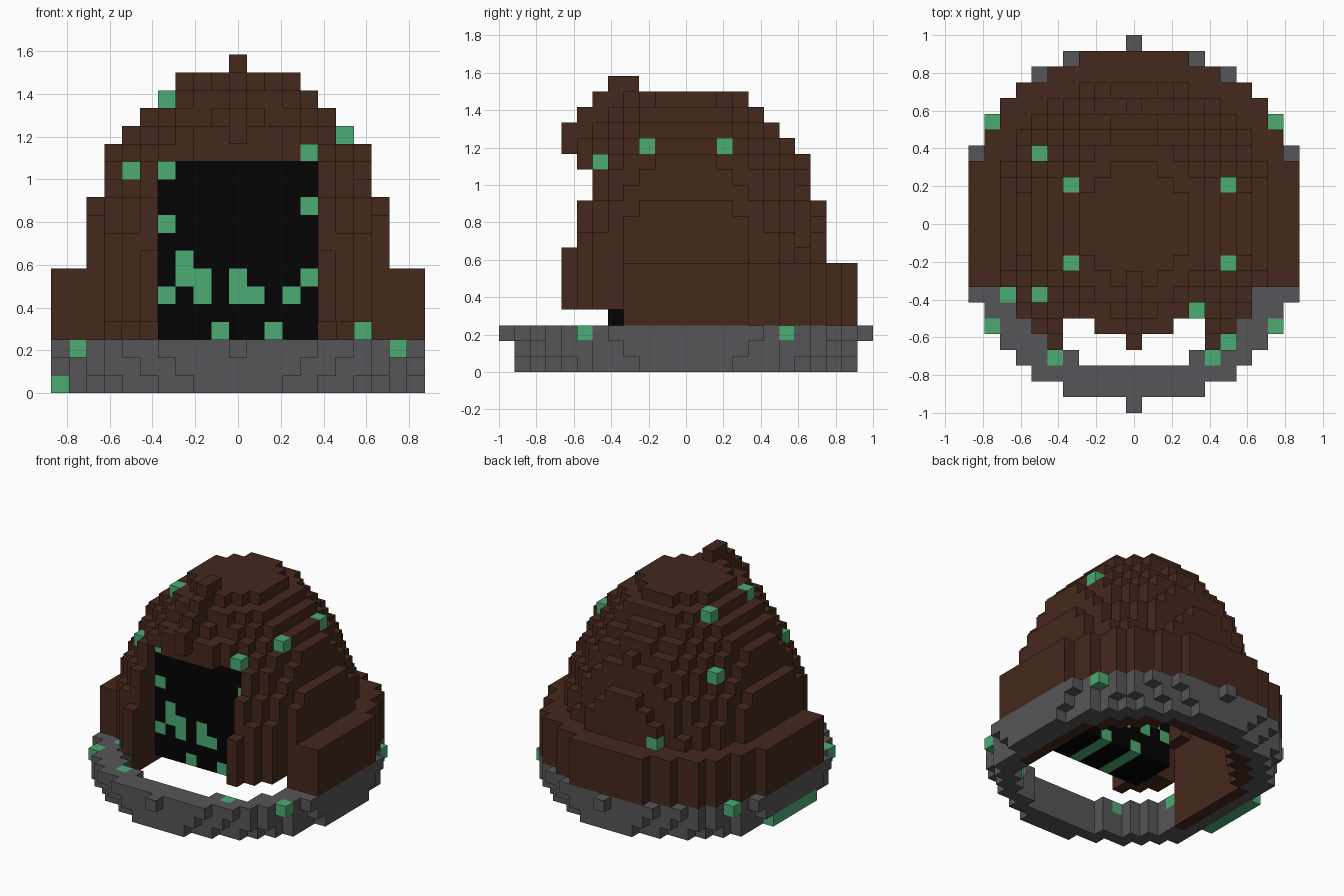
import bpy, bmesh

if "Cube" in bpy.data.objects:
    bpy.data.objects.remove(bpy.data.objects["Cube"])

V = 1 / 12          # size of one block
OVAL = 1.05         # the plan is slightly narrower in x than in y


def material(name, rgb):
    m = bpy.data.materials.new(name)
    m.diffuse_color = (*rgb, 1)
    m.use_nodes = True
    m.node_tree.nodes["Principled BSDF"].inputs["Base Color"].default_value = m.diffuse_color
    return m


BROWN = material("brown", (0.060, 0.021, 0.012))
GREY = material("stone grey", (0.093, 0.093, 0.098))
GREEN = material("moss green", (0.072, 0.41, 0.175))
BLACK = material("black", (0.001, 0.001, 0.001))


def r2(i, j):
    """Squared oval radius of a block column (y cells are centred on halves)."""
    return OVAL * i * i + (j + 0.5) ** 2


cells = {}          # (i, j, k) -> part name


def fill(part, irange, jrange, krange):
    for i in irange:
        for j in jrange:
            for k in krange:
                cells[i, j, k] = part


# Radii per layer, squared: stone base, then dome shell outside and inside
BASE = [116, 124.5, 129]
OUTER = [124.5] * 4 + [84, 82, 80, 76, 66, 62, 56.4, 46, 34, 25, 15]
INNER = [66] * 4 + [56] * 4 + [42, 42, 36, 27, 17, 9, 0]
# Foremost row of each dome layer
FRONT = [-4, -8, -8, -8, -8, -7, -7, -7, -6, -6, -7, -8, -8, -8, -8]

for i in range(-10, 11):
    for j in range(-12, 12):
        r = r2(i, j)
        # Base ring with the foot of the dome wall standing inside it
        for k, limit in enumerate(BASE):
            if 85 < r <= limit:
                cells[i, j, k] = "stone_base"
            elif 66 < r <= 85 and j >= -4:
                cells[i, j, k] = "dome"
        # Hollow dome, with a narrower front on both sides of the doorway
        for n, (outer, inner, front) in enumerate(zip(OUTER, INNER, FRONT)):
            k = n + 3
            if j < -4:
                outer = min(outer, 84)
            inside = j >= -4 and r <= inner
            doorway = j <= -5 and abs(i) <= 4 and k < 13
            brow_side = k == 13 and j == -7 and abs(i) > 2
            if (r <= outer and j >= front and not inside and not doorway
                    and not brow_side):
                cells[i, j, k] = "dome"

# Knobs at the front and back of the base
for j in (-12, 11):
    cells[0, j, 2] = "stone_base"

# Brow over the door and the ridge running up to the peak
fill("dome", range(-2, 3), (-7,), (13, 14))
fill("dome", (0,), (-8, -7), (14, 15))
fill("dome", (0,), (-7, -6), (16,))
fill("dome", (0,), (-6, -5), (17,))
fill("dome", (0,), (-5, -4), (18,))

# Deep dark door panel
DEPTH = range(-5, -1)
fill("door_panel", range(-4, 5), DEPTH, range(3, 13))

# Moss on the door panel (column, layer), running through its depth
for i, k in [(-4, 12), (-4, 9), (4, 10), (-3, 6), (-3, 7), (-2, 5), (-2, 6),
             (-4, 5), (0, 5), (0, 6), (1, 5), (3, 5), (4, 6), (-1, 3), (2, 3)]:
    fill("door_moss", (i,), DEPTH, (k,))

# Moss on the dome
for c in [(4, -6, 13), (6, -3, 14), (6, 2, 14), (-4, -3, 16), (-4, 2, 16),
          (-6, -5, 12), (-6, 4, 12), (-3, 8, 7), (7, 4, 3)]:
    cells[c] = "dome_moss"

# Moss on the base
for s in (-1, 1):
    for c in [(9 * s, -7, 2), (9 * s, 6, 2), (5 * s, -9, 2)]:
        cells[c] = "base_moss"
cells.pop((6, -8, 2), None)
cells[6, -8, 1] = cells[-8, -5, 2] = "base_moss"
fill("base_moss", (-10,), range(-3, 3), (0,))

# Outward block faces: direction and corner offsets
FACES = []
for axis in range(3):
    for side in (0, 1):
        quad = []
        for a, b in ((0, 0), (1, 0), (1, 1), (0, 1)):
            corner = [0, 0, 0]
            corner[axis] = side
            corner[(axis + 1) % 3] = a
            corner[(axis + 2) % 3] = b
            quad.append(tuple(corner))
        step = [0, 0, 0]
        step[axis] = 2 * side - 1
        FACES.append((step, quad if side else quad[::-1]))


def build(part, mat):
    """Mesh the exposed block faces of one part."""
    bm = bmesh.new()
    verts = {}
    for (i, j, k), name in cells.items():
        if name != part:
            continue
        for (dx, dy, dz), quad in FACES:
            if (i + dx, j + dy, k + dz) in cells:
                continue
            loop = []
            for a, b, c in quad:
                key = (i + a, j + b, k + c)
                if key not in verts:
                    verts[key] = bm.verts.new(
                        ((key[0] - 0.5) * V, key[1] * V, key[2] * V))
                loop.append(verts[key])
            bm.faces.new(loop)
    mesh = bpy.data.meshes.new(part)
    bm.to_mesh(mesh)
    bm.free()
    mesh.materials.append(mat)
    bpy.context.collection.objects.link(bpy.data.objects.new(part, mesh))


for part, mat in [("stone_base", GREY), ("dome", BROWN), ("door_panel", BLACK),
                  ("door_moss", GREEN), ("dome_moss", GREEN), ("base_moss", GREEN)]:
    build(part, mat)
